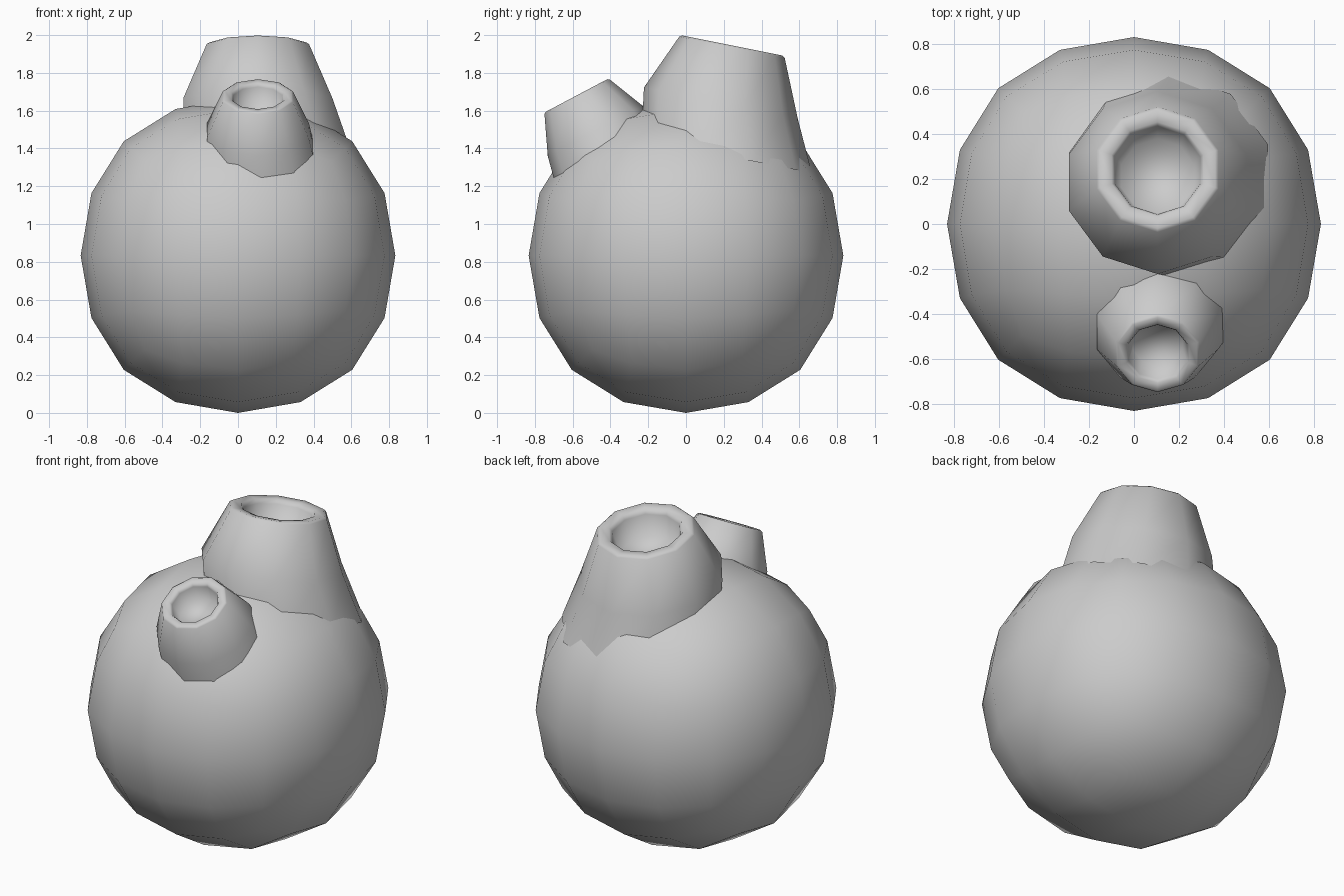
import bpy, bmesh
from math import sin, cos, radians, pi
from mathutils import Vector, Matrix

if "Cube" in bpy.data.objects:
    bpy.data.objects.remove(bpy.data.objects["Cube"])

SIDES = 10


def finish(bm, name):
    bmesh.ops.recalc_face_normals(bm, faces=bm.faces)
    for f in bm.faces:
        f.smooth = True
    mesh = bpy.data.meshes.new(name)
    bm.to_mesh(mesh)
    bm.free()
    obj = bpy.data.objects.new(name, mesh)
    bpy.context.collection.objects.link(obj)
    return obj


def make_spout(name, rim_centre, tilt, scale, skirt_centre, skirt_radius):
    """Hollow-topped tapered spout: bowl, lip, flared wall, buried skirt."""
    rot = Matrix.Rotation(radians(tilt), 3, 'X')
    centre = Vector(rim_centre)
    axis = rot @ Vector((0, 0, 1))
    # (radius, depth below rim) from the bowl floor outwards
    profile = [(0.17, 0.16), (0.20, 0.03), (0.215, 0.005),
               (0.27, 0.0), (0.285, 0.01), (0.415, 0.31)]
    rings = [(centre - axis * d * scale, r * scale) for r, d in profile]
    rings.append((Vector(skirt_centre), skirt_radius))

    bm = bmesh.new()
    loops = []
    for c, r in rings:
        loops.append([bm.verts.new(c + rot @ Vector((r * sin(2 * pi * i / SIDES),
                                                     r * cos(2 * pi * i / SIDES), 0)))
                      for i in range(SIDES)])
    for a, b in zip(loops, loops[1:]):
        for i in range(SIDES):
            j = (i + 1) % SIDES
            bm.faces.new((a[i], a[j], b[j], b[i]))
    bm.faces.new(loops[0])
    return finish(bm, name)


# Round body: subdivided cube
bm = bmesh.new()
bmesh.ops.create_cube(bm, size=2 * 0.833 / 0.8395)
body = finish(bm, "round_body")
body.location.z = 0.833
sub = body.modifiers.new("round", 'SUBSURF')
sub.levels = sub.render_levels = 2

# Large top spout and smaller front spout
make_spout("large_spout", (0.105, 0.245, 1.945), -11.3, 1.0, (0.16, 0.215, 1.36), 0.46)
make_spout("small_spout", (0.105, -0.58, 1.68), 27.9, 0.685, (0.13, -0.42, 1.33), 0.30)
